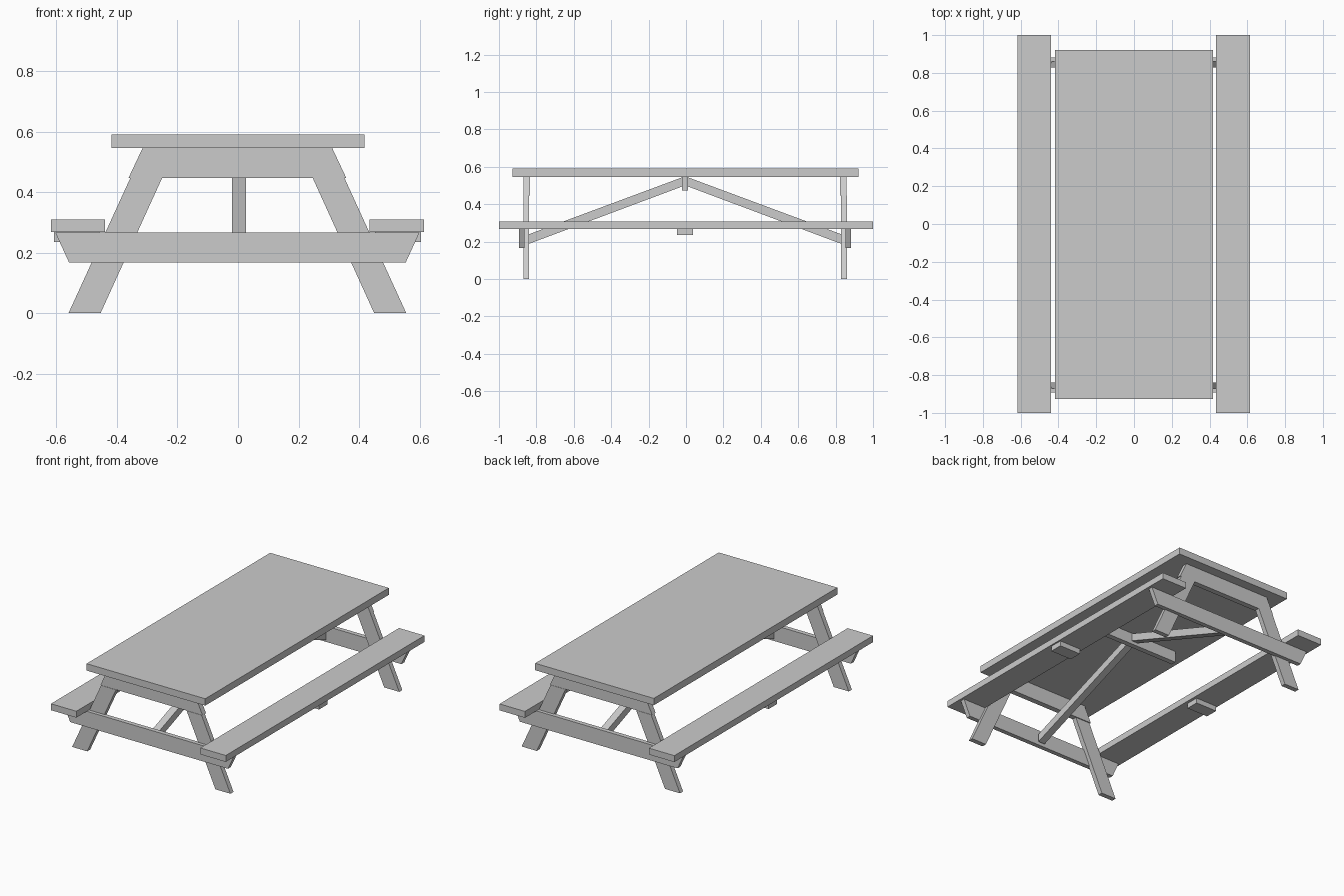
import bpy, bmesh
from mathutils import Vector

if "Cube" in bpy.data.objects:
    bpy.data.objects.remove(bpy.data.objects["Cube"])

CX, CY = -0.002, -0.005   # slight offset of the frame


def prism(name, profile, axis, a, b):
    """Extrude a 2D profile along an axis ('x': points are y,z; 'y': points are x,z)."""
    bm = bmesh.new()
    pts = [(a, u, v) if axis == 'x' else (u, a, v) for u, v in profile]
    face = bm.faces.new([bm.verts.new(p) for p in pts])
    ext = bmesh.ops.extrude_face_region(bm, geom=[face])
    move = Vector((b - a, 0, 0)) if axis == 'x' else Vector((0, b - a, 0))
    bmesh.ops.translate(bm, vec=move,
                        verts=[g for g in ext['geom'] if isinstance(g, bmesh.types.BMVert)])
    bmesh.ops.recalc_face_normals(bm, faces=bm.faces)
    me = bpy.data.meshes.new(name)
    bm.to_mesh(me)
    bm.free()
    ob = bpy.data.objects.new(name, me)
    bpy.context.collection.objects.link(ob)
    return ob


def box(name, x0, x1, y0, y1, z0, z1):
    return prism(name, [(x0, z0), (x1, z0), (x1, z1), (x0, z1)], 'y', y0, y1)


def trapezoid(bottom, top, z0, z1):
    return [(CX - bottom, z0), (CX + bottom, z0), (CX + top, z1), (CX - top, z1)]


# Table top and the beam under its middle
box("table_top", -0.418, 0.418, -0.927, 0.921, 0.546, 0.59)
box("middle_beam", CX - 0.31, CX + 0.31, CY - 0.017, CY + 0.017, 0.473, 0.546)

# Benches and their centre cleats
for side, s in (("left", -1), ("right", 1)):
    x = sorted((CX + s * 0.437, CX + s * 0.616))
    box(side + "_seat", *x, -1, 1, 0.268, 0.309)
    x = sorted((CX + s * 0.455, CX + s * 0.606))
    box(side + "_seat_cleat", *x, CY - 0.042, CY + 0.042, 0.235, 0.268)

for end, e in (("front", -1), ("back", 1)):
    # Splayed legs
    for side, s in (("left", -1), ("right", 1)):
        leg = [(CX + s * x, z) for x, z in
               ((0.558, 0), (0.452, 0), (0.249, 0.446), (0.354, 0.446))]
        prism(f"{end}_{side}_leg", leg, 'y', CY + e * 0.834, CY + e * 0.865)
    # Bar under the table top and bar carrying the seats
    prism(end + "_top_bar", trapezoid(0.36, 0.313, 0.446, 0.546), 'y',
          CY + e * 0.828, CY + e * 0.863)
    prism(end + "_seat_bar", trapezoid(0.556, 0.602, 0.167, 0.267), 'y',
          CY + e * 0.858, CY + e * 0.887)
    # Diagonal brace from seat bar to middle beam
    brace = [(CY + e * y, z) for y, z in
             ((0.85, 0.183), (0.85, 0.234), (0.01, 0.546), (0.01, 0.497))]
    prism(end + "_brace", brace, 'x', -0.02, 0.027)
